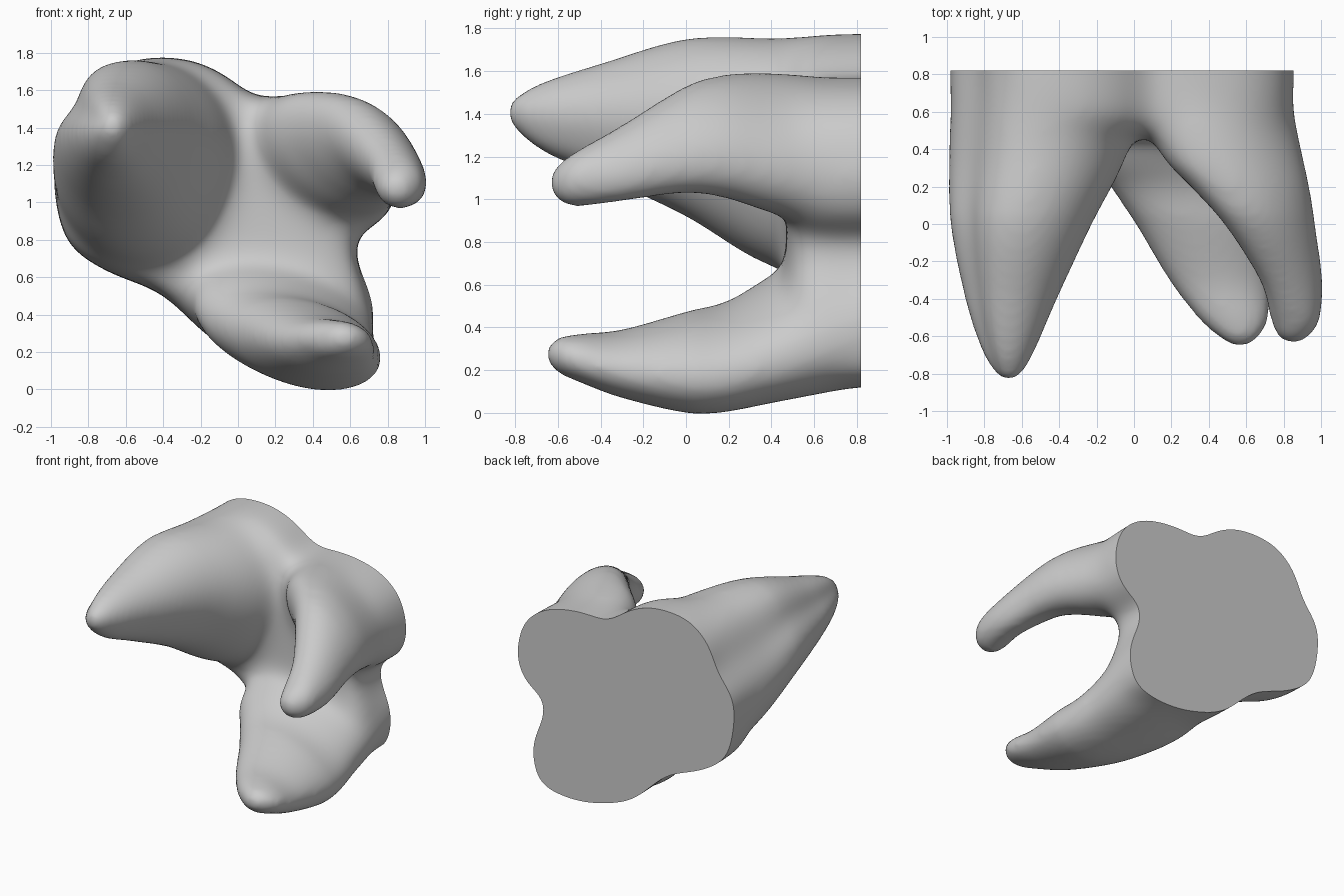
import bpy, bmesh
from math import sin, cos, pi, radians, exp

if "Cube" in bpy.data.objects:
    bpy.data.objects.remove(bpy.data.objects["Cube"])

BACK = 0.82   # plane of the flat cut
END = 1.15    # parts run past the cut
N = 64


def spline(p0, p1, p2, p3, t):
    return [0.5 * (2*b + (c - a)*t + (2*a - 5*b + 4*c - d)*t*t + (3*b - a - 3*c + d)*t**3)
            for a, b, c, d in zip(p0, p1, p2, p3)]


def skin(name, rings):
    bm = bmesh.new()
    vs = [[bm.verts.new(p) for p in r] for r in rings]
    for a, b in zip(vs, vs[1:]):
        for i in range(len(a)):
            j = (i + 1) % len(a)
            bm.faces.new((a[i], a[j], b[j], b[i]))
    bm.faces.new(vs[0])
    bm.faces.new(vs[-1])
    bmesh.ops.recalc_face_normals(bm, faces=bm.faces[:])
    me = bpy.data.meshes.new(name)
    bm.to_mesh(me)
    bm.free()
    ob = bpy.data.objects.new(name, me)
    bpy.context.collection.objects.link(ob)
    return ob


def root(name, rows, dents=()):
    """Loft tilted ellipses (y, x, z, half width, half height, tilt) with lengthwise grooves."""
    rows = [(END,) + rows[0][1:]] + list(rows)
    stations = []
    for k in range(len(rows) - 1):
        q = [rows[max(0, min(len(rows) - 1, k + d))] for d in (-1, 0, 1, 2)]
        stations += [spline(*q, s / 8) for s in range(8)]
    stations.append(rows[-1])
    rings = []
    for y, cx, cz, a, b, tilt in stations:
        t, ring = radians(tilt), []
        for i in range(N):
            u = 2 * pi * i / N
            g = 1.0
            for ang, width, depth in dents:
                d = (u - radians(ang) + pi) % (2 * pi) - pi
                g -= depth * exp(-(d / width) ** 2)
            p, q = a * g * cos(u), b * g * sin(u)
            ring.append((cx + p*cos(t) - q*sin(t), y, cz + p*sin(t) + q*cos(t)))
        rings.append(ring)
    return skin(name, rings)


# Large left root
left = root("left_root", [
    (0.85, -.46, 1.18, .52, .58, 0), (.4, -.505, 1.22, .495, .54, 0),
    (0, -.60, 1.335, .385, .415, 0), (-.4, -.655, 1.37, .25, .265, 0),
    (-.65, -.67, 1.385, .155, .17, 0), (-.78, -.67, 1.40, .085, .09, 0),
    (-.83, -.67, 1.41, .03, .03, 0)], [(148, .38, .16), (-25, .5, .07)])

# Upper right root, curling downward
upper = root("upper_right_root", [
    (0.85, .38, 1.19, .46, .33, -30), (.4, .51, 1.265, .43, .285, -33),
    (.2, .62, 1.295, .365, .24, -39),
    (0, .725, 1.28, .295, .185, -47), (-.3, .84, 1.17, .20, .14, -50),
    (-.5, .862, 1.10, .135, .13, -50), (-.59, .855, 1.08, .09, .09, -50),
    (-.635, .85, 1.08, .03, .03, -50)])

# Lower right root
lower = root("lower_right_root", [
    (0.85, .27, .50, .48, .35, -25), (.4, .245, .345, .52, .27, -18),
    (.2, .315, .265, .46, .238, -16),
    (0, .385, .237, .385, .222, -15), (-.3, .46, .23, .275, .155, -10),
    (-.5, .53, .257, .19, .112, -5), (-.6, .56, .27, .11, .08, 0),
    (-.65, .565, .275, .035, .03, 0)])

# Shared trunk with lobed outline (x, z)
outline = [(-.99, 1.14), (-.92, .8), (-.7, .63), (-.41, .51), (-.13, .26), (.13, .155),
           (.4, .12), (.67, .18), (.71, .45), (.62, .78), (.79, .92), (.86, 1.1),
           (.80, 1.36), (.6, 1.52), (.3, 1.575), (.1, 1.565), (-.1, 1.7), (-.32, 1.775),
           (-.6, 1.75), (-.78, 1.58), (-.84, 1.4), (-.95, 1.29)]
n = len(outline)
smooth = [spline(*(outline[(k + d) % n] for d in (-1, 0, 1, 2)), s / 4)
          for k in range(n) for s in range(4)]
trunk = skin("root_trunk", [[(x * f, y, 1.0 + (z - 1.0) * f) for x, z in smooth]
                            for y, f in ((END, 1), (.75, 1), (.56, .99), (.5, .88), (.47, .6))])

# Fuse everything into one body
bpy.ops.object.select_all(action='DESELECT')
for ob in (left, upper, lower, trunk):
    ob.select_set(True)
bpy.context.view_layer.objects.active = trunk
bpy.ops.object.join()
body = bpy.context.object
body.name = "three_rooted_body"
rm = body.modifiers.new("fuse", 'REMESH')
rm.mode = 'VOXEL'
rm.voxel_size = 0.022
bpy.ops.object.modifier_apply(modifier="fuse")

# Light smoothing overall, heavy blending where the roots meet the trunk
vg = body.vertex_groups.new(name="blend")
for v in body.data.vertices:
    vg.add([v.index], min(1, max(0, (v.co.y - 0.05) / 0.35)), 'REPLACE')
for name, its, group in (("soften", 12, ""), ("blend", 110, "blend")):
    sm = body.modifiers.new(name, 'SMOOTH')
    sm.factor = 0.5
    sm.iterations = its
    sm.vertex_group = group
    bpy.ops.object.modifier_apply(modifier=name)

# Flat cut at the back
bm = bmesh.new()
bm.from_mesh(body.data)
bmesh.ops.bisect_plane(bm, geom=bm.verts[:] + bm.edges[:] + bm.faces[:],
                       plane_co=(0, BACK, 0), plane_no=(0, 1, 0), clear_outer=True)
rim = [e for e in bm.edges if e.is_boundary]
bmesh.ops.holes_fill(bm, edges=rim, sides=0)
bmesh.ops.recalc_face_normals(bm, faces=bm.faces[:])
bm.to_mesh(body.data)
bm.free()
bpy.ops.object.shade_smooth_by_angle(angle=radians(40))
